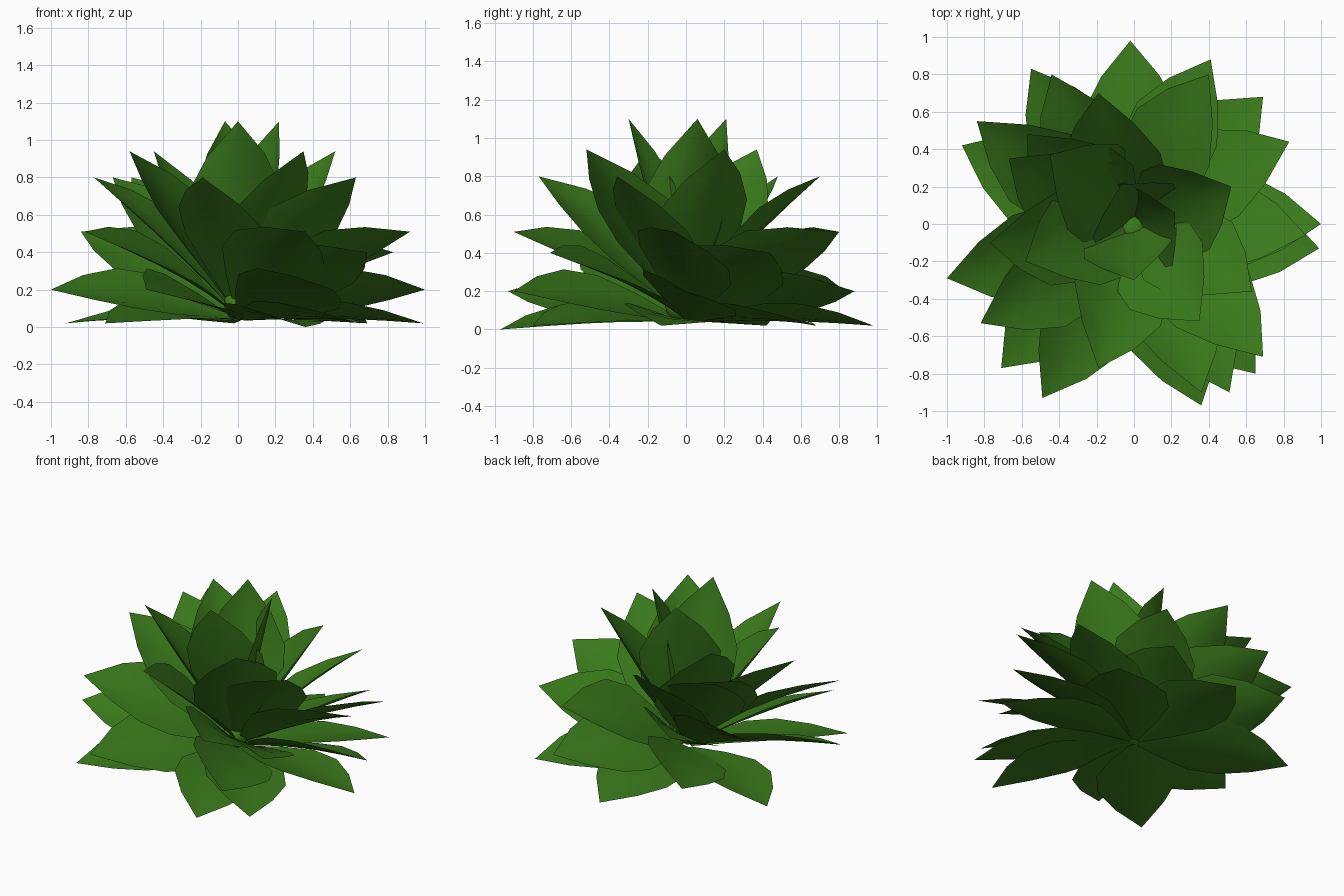
import bpy, bmesh, math
from mathutils import Vector

if "Cube" in bpy.data.objects:
    bpy.data.objects.remove(bpy.data.objects["Cube"])

green = bpy.data.materials.new("leaf green")
green.diffuse_color = (0.042, 0.195, 0.011, 1)
green.use_nodes = True
green.node_tree.nodes["Principled BSDF"].inputs["Base Color"].default_value = green.diffuse_color

LENGTH_STEPS, WIDTH_STEPS = 5, 4


def finish(bm, name):
    me = bpy.data.meshes.new(name)
    bm.to_mesh(me)
    bm.free()
    me.materials.append(green)
    ob = bpy.data.objects.new(name, me)
    bpy.context.collection.objects.link(ob)
    for p in me.polygons:
        p.use_smooth = True


def leaf(name, x, y, z, base_z, half_width, arch, cup, roll):
    """Pointed cupped leaf from the crown to a tip at (x, y, z), rolled about its length."""
    tip = Vector((x, y, z))
    out = Vector((x, y, 0)).normalized()
    flat_side = Vector((-out.y, out.x, 0))
    base = out * 0.03 + Vector((0, 0, base_z))
    along = (tip - base).normalized()
    flat_normal = along.cross(flat_side).normalized()      # upper / inner face
    c, s = math.cos(math.radians(roll)), math.sin(math.radians(roll))
    side = flat_side * c - flat_normal * s
    normal = flat_normal * c + flat_side * s
    bm = bmesh.new()
    rows = []
    for i in range(LENGTH_STEPS):
        t = i / LENGTH_STEPS
        s = math.sin(math.pi * t)
        w = max(half_width * s, 0.03)
        mid = base.lerp(tip, t) + flat_normal * arch * s
        row = []
        for j in range(WIDTH_STEPS + 1):
            u = 2 * j / WIDTH_STEPS - 1
            row.append(bm.verts.new(mid + side * w * u + normal * cup * s * u * u))
        rows.append(row)
    for a, b in zip(rows, rows[1:]):
        for j in range(WIDTH_STEPS):
            bm.faces.new((a[j], b[j], b[j + 1], a[j + 1]))
    end = bm.verts.new(tip)
    for j in range(WIDTH_STEPS):
        bm.faces.new((rows[-1][j], end, rows[-1][j + 1]))
    # make the upper side the front of the faces
    bm.normal_update()
    if sum((f.normal for f in bm.faces), Vector()).dot(normal) < 0:
        bmesh.ops.reverse_faces(bm, faces=bm.faces[:])
    finish(bm, name)


# whorls: name, tip height, base height, half width, arch, cup, roll, tip positions
WHORLS = [
    ("ground_leaf", 0.02, 0.04, 0.27, 0.03, 0.035, 10,
     [(-0.02, 0.98), (0.69, 0.68), (0.99, -0.13), (0.65, -0.80),
      (0.36, -0.97), (-0.71, -0.77), (-0.92, 0.42)]),
    ("low_leaf", 0.20, 0.05, 0.28, 0.03, 0.045, 24,
     [(1.0, 0.0), (0.41, 0.88), (-0.55, 0.83), (-1.0, -0.29),
      (-0.49, -0.93), (0.51, -0.90)]),
    ("spread_leaf", 0.40, 0.07, 0.28, 0.035, 0.045, 24,
     [(0.83, 0.44), (0.69, -0.71)]),
    ("middle_leaf", 0.51, 0.08, 0.28, 0.045, 0.05, 25,
     [(0.40, 0.80), (-0.44, 0.80), (-0.84, 0.55), (-0.82, -0.53),
      (0.36, -0.90), (0.92, -0.06)]),
    ("raised_leaf", 0.80, 0.10, 0.28, 0.03, 0.055, 19,
     [(-0.19, 0.70), (-0.67, 0.35), (-0.57, 0.48), (-0.77, -0.10),
      (-0.19, -0.77), (0.63, -0.36)]),
    ("upper_leaf", 0.94, 0.12, 0.28, 0.01, 0.07, -11,
     [(0.52, 0.20), (0.35, -0.52), (-0.45, 0.37), (-0.58, -0.20)]),
    ("heart_leaf", 1.10, 0.14, 0.27, 0.0, 0.08, -15,
     [(0.22, 0.06), (-0.07, 0.21), (0.0, -0.30)]),
]
for name, z, base_z, w, arch, cup, roll, tips in WHORLS:
    for k, (x, y) in enumerate(tips, 1):
        tip_z = 0.0 if (x, y) == (0.36, -0.97) else z
        leaf(f"{name}_{k}", x, y, tip_z, base_z, w, arch, cup, roll)

# small crown at the centre that the leaves grow from
bm = bmesh.new()
bmesh.ops.create_icosphere(bm, subdivisions=2, radius=0.08)
for v in bm.verts:
    v.co = Vector((v.co.x, v.co.y - 0.03, v.co.z + 0.12))
finish(bm, "crown")
